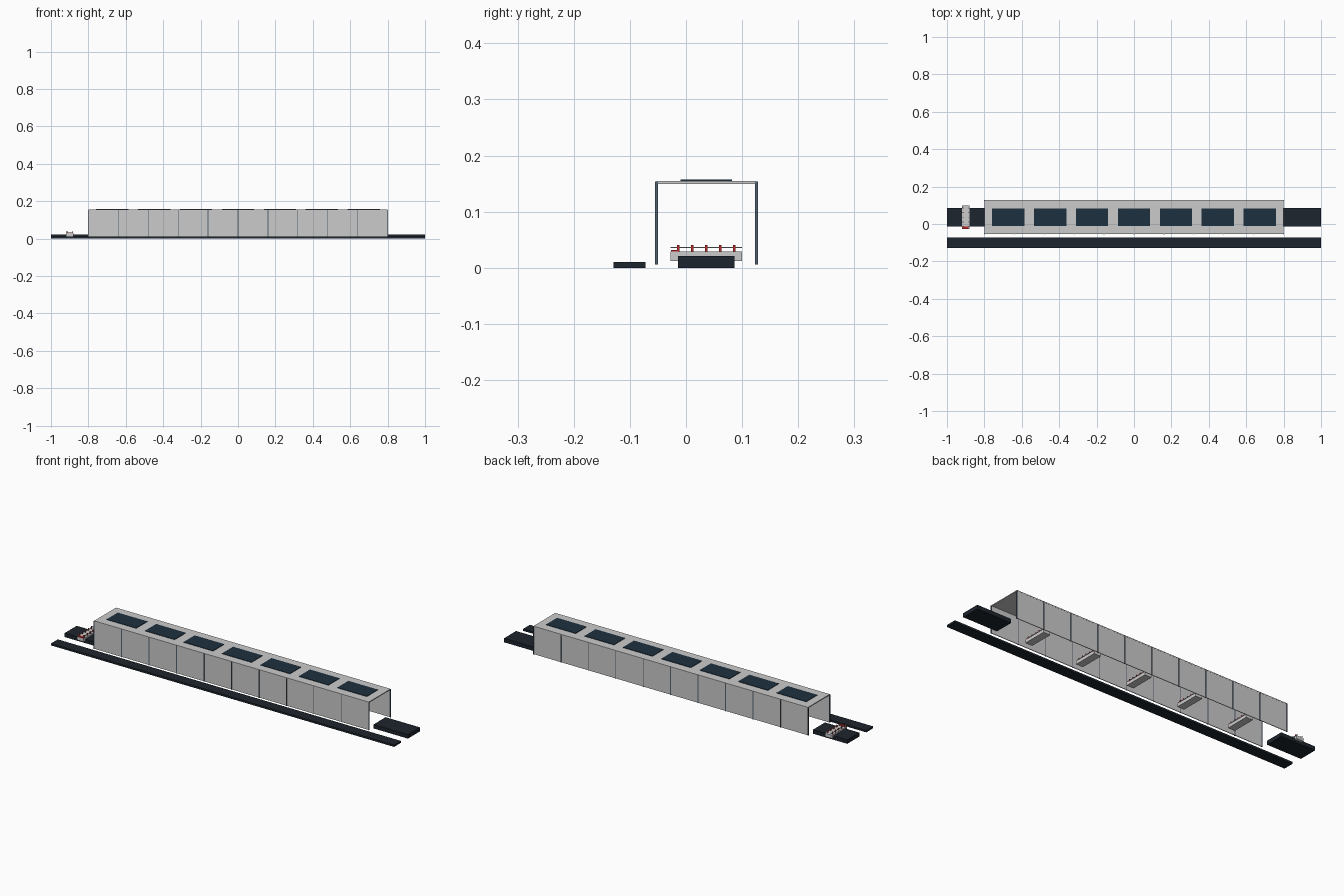
import bpy, bmesh
from mathutils import Matrix, Vector

if "Cube" in bpy.data.objects:
    bpy.data.objects.remove(bpy.data.objects["Cube"])


def material(name, color):
    m = bpy.data.materials.new(name)
    m.diffuse_color = (*color, 1)
    m.use_nodes = True
    m.node_tree.nodes["Principled BSDF"].inputs["Base Color"].default_value = m.diffuse_color
    return m


BLACK = material("belt_black", (0.012, 0.018, 0.026))
GLASS = material("dark_glass", (0.012, 0.03, 0.05))
SLATE = material("slate", (0.08, 0.12, 0.16))
PALE = material("pale_grey", (0.6, 0.61, 0.62))
RED = material("red", (0.5, 0.02, 0.02))


def boxes(name, mat, ranges):
    """One object made of boxes, each given as (x0, x1, y0, y1, z0, z1)."""
    bm = bmesh.new()
    for x0, x1, y0, y1, z0, z1 in ranges:
        centre = Vector(((x0 + x1) / 2, (y0 + y1) / 2, (z0 + z1) / 2))
        bmesh.ops.create_cube(bm, size=1, matrix=Matrix.Translation(centre)
                              @ Matrix.Diagonal((x1 - x0, y1 - y0, z1 - z0, 1)))
    me = bpy.data.meshes.new(name)
    bm.to_mesh(me)
    bm.free()
    me.materials.append(mat)
    ob = bpy.data.objects.new(name, me)
    bpy.context.collection.objects.link(ob)
    return ob


CY = 0.0365   # centre line of the tunnel

# Side return belt and the two end conveyor blocks
boxes("side_belt", BLACK, [(-1, 1, -0.129, -0.072, 0, 0.01)])
boxes("infeed_belt", BLACK, [(-1, -0.8, -0.014, 0.086, 0, 0.021)])
boxes("outfeed_belt", BLACK, [(0.8, 1, -0.014, 0.086, 0, 0.021)])

# Tunnel walls with outside seam strips, and roof
for side, name in ((-1, "front"), (1, "back")):
    def span(a, b):
        return sorted((CY + side * a, CY + side * b))
    boxes(name + "_wall", PALE, [(-0.8, 0.8, *span(0.087, 0.0905), 0.007, 0.15)])
    boxes(name + "_wall_seams", SLATE,
          [(-0.8 + 0.16 * i - 0.002, -0.8 + 0.16 * i + 0.002,
            *span(0.0868, 0.092), 0.006, 0.153) for i in range(11)])
boxes("roof", PALE, [(-0.8, 0.8, CY - 0.091, CY + 0.091, 0.1495, 0.1545)])

# Roof windows
boxes("roof_windows", GLASS,
      [(0.224 * i - 0.086, 0.224 * i + 0.086, -0.01, 0.082, 0.153, 0.157)
       for i in range(-3, 4)])

# Carriers: tray, red posts, rails and a small latch
for k in range(6):
    x = -0.9 + 0.3 * k
    boxes(f"carrier_tray_{k}", PALE, [(x - 0.02, x + 0.02, -0.028, 0.1, 0.012, 0.029)])
    rows = [-0.014 + 0.025 * j for j in range(5)]
    boxes(f"carrier_posts_{k}", RED,
          [(x + s * 0.014 - 0.002, x + s * 0.014 + 0.002, y - 0.002, y + 0.002, 0.029, 0.041)
           for s in (-1, 1) for y in rows])
    boxes(f"carrier_rails_{k}", PALE,
          [(x + s * 0.014 - 0.001, x + s * 0.014 + 0.001, -0.028, 0.1, 0.035, 0.037)
           for s in (-1, 1)])
    boxes(f"carrier_latch_{k}", RED, [(x - 0.018, x + 0.018, -0.027, -0.013, 0.029, 0.032)])
